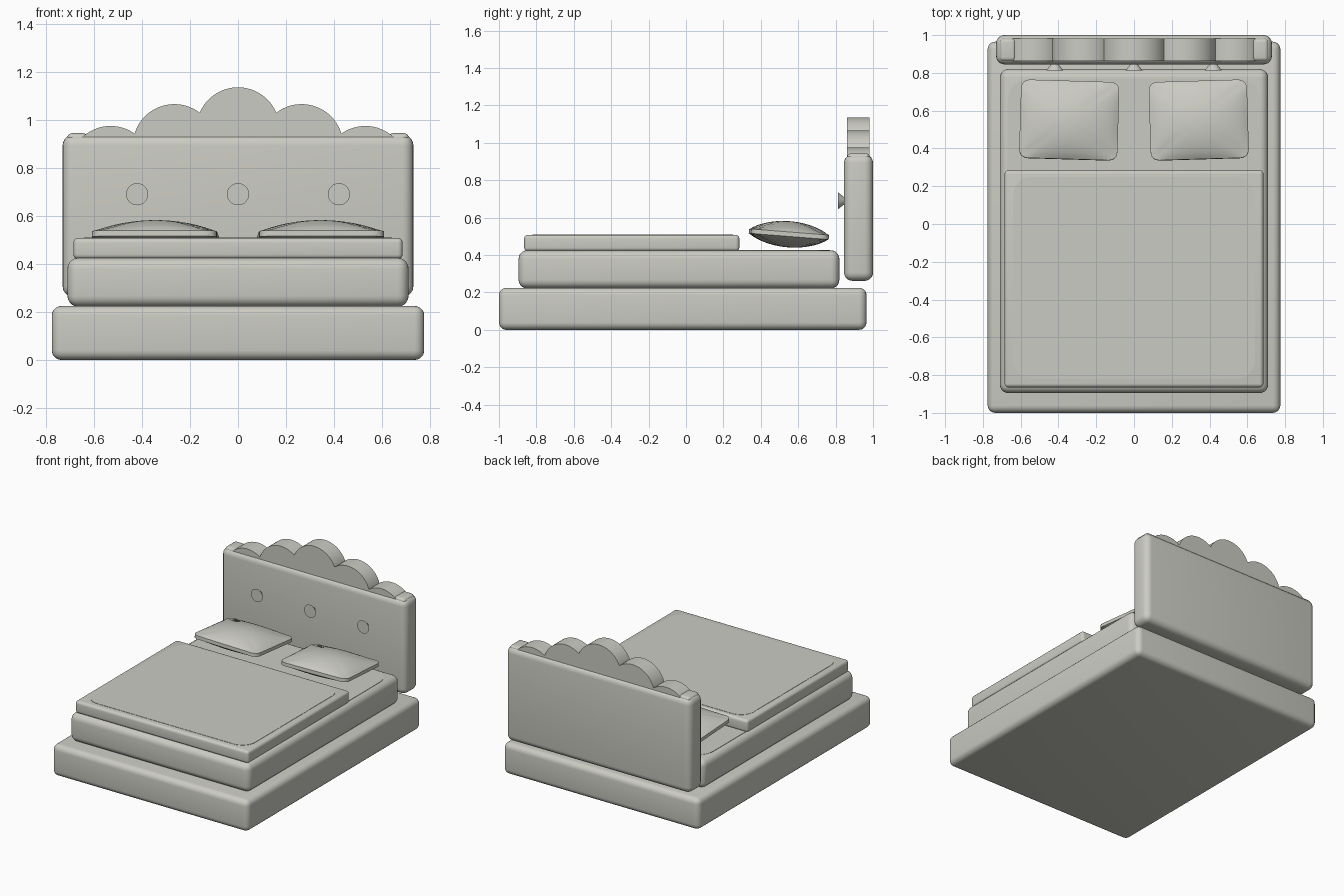
import bpy, bmesh, math
from mathutils import Matrix, Vector

cube = bpy.data.objects.get("Cube")
if cube:
    bpy.data.objects.remove(cube, do_unlink=True)

# Single warm grey colour
grey = bpy.data.materials.new("warm_grey")
grey.use_nodes = True
colour = (0.6, 0.6, 0.55, 1)
grey.diffuse_color = colour
grey.node_tree.nodes["Principled BSDF"].inputs["Base Color"].default_value = colour


def finish(name, bm, angle=35):
    bmesh.ops.recalc_face_normals(bm, faces=bm.faces[:])
    mesh = bpy.data.meshes.new(name)
    bm.to_mesh(mesh)
    bm.free()
    mesh.materials.append(grey)
    obj = bpy.data.objects.new(name, mesh)
    bpy.context.collection.objects.link(obj)
    bpy.ops.object.select_all(action="DESELECT")
    bpy.context.view_layer.objects.active = obj
    obj.select_set(True)
    bpy.ops.object.shade_smooth_by_angle(angle=math.radians(angle))
    return obj


def box_mesh(low, high):
    low, high = Vector(low), Vector(high)
    bm = bmesh.new()
    bmesh.ops.create_cube(bm, size=1)
    for v in bm.verts:
        v.co = (low + high) / 2 + v.co * (high - low)
    return bm


def soft_box(name, low, high, radius):
    bm = box_mesh(low, high)
    bmesh.ops.bevel(bm, geom=bm.edges[:], offset=radius, segments=5,
                    profile=0.5, affect="EDGES")
    return finish(name, bm)


def panel(name, low, high, radius):
    # Thin stitched panel, rounded only at its vertical corners
    bm = box_mesh(low, high)
    upright = [e for e in bm.edges
               if abs(e.verts[0].co.z - e.verts[1].co.z) > 0.001]
    bmesh.ops.bevel(bm, geom=upright, offset=radius, segments=8,
                    profile=0.5, affect="EDGES")
    return finish(name, bm)


def disc(name, x, z, y_front, y_back, r_front, r_back):
    # Cylinder or cone lying along y
    bm = bmesh.new()
    place = Matrix.Translation((x, (y_front + y_back) / 2, z)) @ Matrix.Rotation(math.pi / 2, 4, "X")
    bmesh.ops.create_cone(bm, cap_ends=True, segments=64, radius1=r_back,
                          radius2=r_front, depth=y_back - y_front, matrix=place)
    return finish(name, bm)


def pillow(name, side):
    half = Vector((0.26, 0.208))
    corner, rim, puff = 0.045, 0.012, 0.058
    bm = bmesh.new()
    bmesh.ops.create_cube(bm, size=2)
    bmesh.ops.subdivide_edges(bm, edges=bm.edges[:], cuts=23, use_grid_fill=True)
    for v in bm.verts:
        u, w, h = v.co
        ring = max(abs(u), abs(w))
        p = Vector((u * half.x, w * half.y))
        inner = (half - Vector((corner, corner))) * ring
        q = Vector((max(-inner.x, min(inner.x, p.x)), max(-inner.y, min(inner.y, p.y))))
        d = p - q
        if abs(d.x) > 1e-6 and abs(d.y) > 1e-6:
            p = q + d.normalized() * corner * ring
        swell = max(0, (1 - u * u) * (1 - w * w)) ** 0.8
        v.co = (p.x, p.y, h * (rim + puff * swell))
    place = (Matrix.Translation((side * 0.343, 0.55, 0.511))
             @ Matrix.Rotation(side * math.radians(1.7), 4, "Z")
             @ Matrix.Rotation(math.radians(-4.5), 4, "X"))
    bmesh.ops.transform(bm, matrix=place, verts=bm.verts[:])
    return finish(name, bm, 40)


# Base, mattress and cover
soft_box("bed_base", (-0.775, -1, 0), (0.775, 0.965, 0.225), 0.04)
soft_box("mattress", (-0.71, -0.895, 0.222), (0.71, 0.82, 0.425), 0.045)
panel("mattress_panel", (-0.67, -0.85, 0.42), (0.67, 0.77, 0.427), 0.12)
soft_box("bed_cover", (-0.685, -0.865, 0.42), (0.685, 0.285, 0.508), 0.02)
panel("cover_panel", (-0.64, -0.82, 0.5), (0.64, 0.25, 0.51), 0.1)

# Headboard with scalloped crest
soft_box("headboard", (-0.73, 0.845, 0.262), (0.73, 1, 0.938), 0.045)
disc("crest_centre", 0, 0.962, 0.862, 0.982, 0.173, 0.173)
for label, side in (("left", 1), ("right", -1)):
    disc("crest_inner_" + label, side * 0.265, 0.892, 0.862, 0.982, 0.173, 0.173)
    disc("crest_outer_" + label, side * 0.53, 0.801, 0.862, 0.982, 0.173, 0.173)
    soft_box("crest_end_" + label, (side * 0.668 - 0.043, 0.862, 0.85),
             (side * 0.668 + 0.043, 0.982, 0.944), 0.02)
    pillow("pillow_" + label, side)

# Tufting buttons
for label, x in (("left", 0.42), ("middle", 0), ("right", -0.42)):
    disc("button_" + label, x, 0.69, 0.812, 0.855, 0.046, 0.012)
